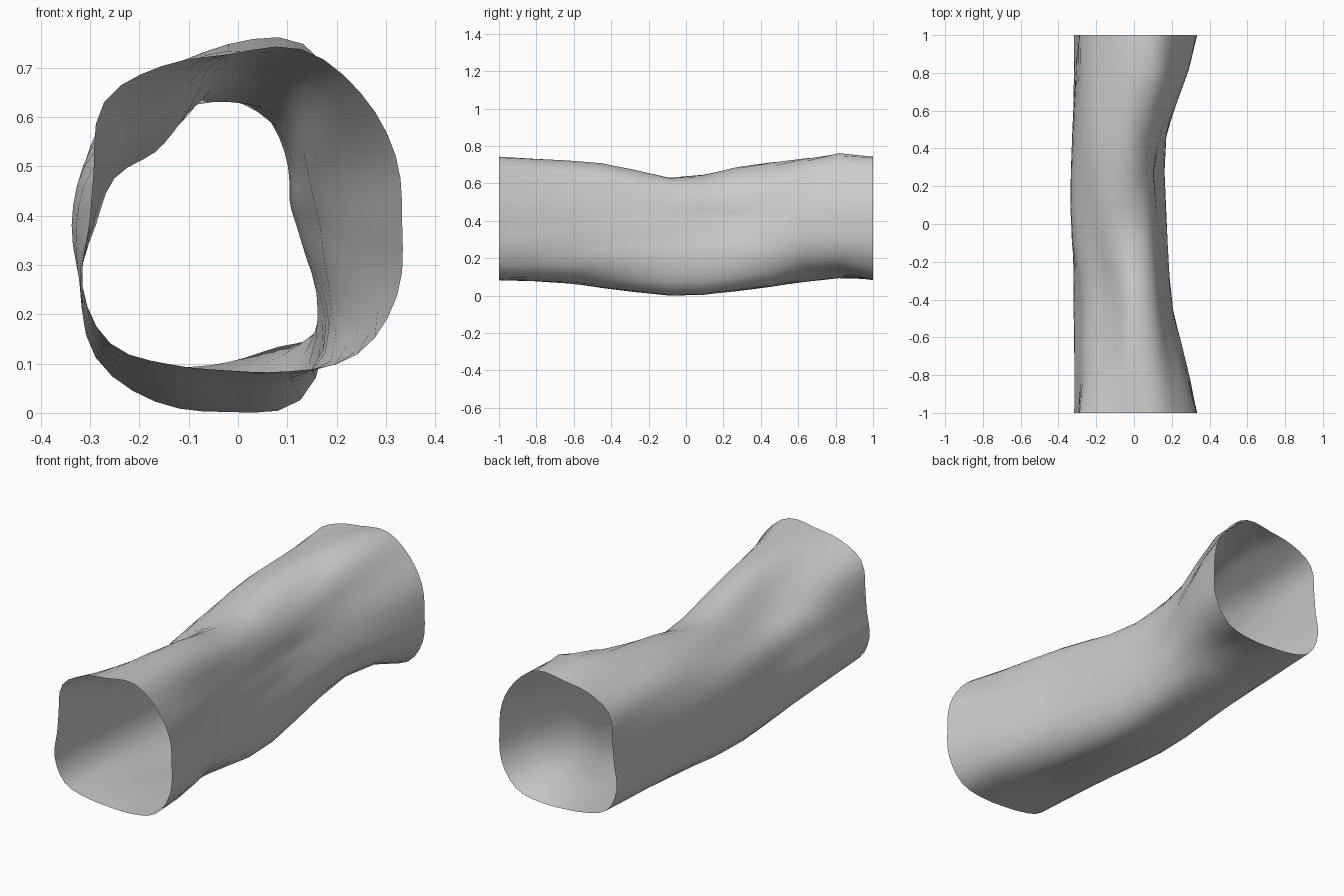
import bpy, bmesh, math

if "Cube" in bpy.data.objects:
    bpy.data.objects.remove(bpy.data.objects["Cube"])

# Centre axis of the passage in the x-z plane
CX, CZ = -0.02, 0.38
SEGMENTS, RINGS = 48, 12

# Cross-sections: radii every 22.5 degrees, starting at +x and turning towards +z
mouth = [.353, .368, .38, .387, .347, .35, .355, .295, .282, .32, .338, .305, .294, .32, .37, .371]
shoulder = [.285, .288, .30, .352, .343, .30, .285, .275, .277, .32, .35, .315, .299, .33, .355, .318]
pinch = [.202, .20, .23, .305, .318, .23, .205, .25, .27, .325, .365, .36, .345, .35, .30, .23]
middle = [.168, .165, .195, .235, .245, .265, .275, .308, .314, .325, .38, .388, .38, .385, .276, .194]
fold = [.145, .142, .178, .238, .315, .325, .328, .318, .312, .32, .36, .36, .345, .34, .257, .178]
hump = [.305, .312, .328, .395, .367, .335, .342, .305, .29, .32, .345, .31, .278, .266, .30, .315]
STATIONS = [(-1, mouth), (-.72, shoulder), (-.4, pinch), (-.02, middle),
            (.35, fold), (.8, hump), (1, mouth)]


def hermite(p, q, mp, mq, t):
    t2, t3 = t * t, t * t * t
    return (2*t3 - 3*t2 + 1)*p + (t3 - 2*t2 + t)*mp + (3*t2 - 2*t3)*q + (t3 - t2)*mq


def around(section, a):
    """Smooth periodic radius at fractional index a."""
    n, i = len(section), int(a)
    p0, p1, p2, p3 = (section[(i + k) % n] for k in (-1, 0, 1, 2))
    return hermite(p1, p2, (p2 - p0) / 2, (p3 - p1) / 2, a - i)


def radius(y, a):
    """Blend the cross-sections smoothly along y."""
    ys = [s[0] for s in STATIONS]
    rs = [around(s[1], a) for s in STATIONS]
    last = len(ys) - 1

    def slope(i):
        lo, hi = max(i - 1, 0), min(i + 1, last)
        return (rs[hi] - rs[lo]) / (ys[hi] - ys[lo])

    i = max(k for k in range(last) if ys[k] <= y)
    h = ys[i + 1] - ys[i]
    return hermite(rs[i], rs[i + 1], slope(i) * h, slope(i + 1) * h, (y - ys[i]) / h)


# Open-ended tunnel skin lofted through the rings
bm = bmesh.new()
rings = []
for j in range(RINGS):
    y = -1 + 2 * j / (RINGS - 1)
    ring = []
    for k in range(SEGMENTS):
        ang = math.tau * k / SEGMENTS
        r = radius(y, 16 * k / SEGMENTS)
        ring.append(bm.verts.new((CX + r * math.cos(ang), y, max(0, CZ + r * math.sin(ang)))))
    rings.append(ring)
for a, b in zip(rings, rings[1:]):
    for k in range(SEGMENTS):
        n = (k + 1) % SEGMENTS
        bm.faces.new((a[k], a[n], b[n], b[k])).smooth = True
bmesh.ops.recalc_face_normals(bm, faces=bm.faces)

mesh = bpy.data.meshes.new("tunnel")
bm.to_mesh(mesh)
bm.free()
tunnel = bpy.data.objects.new("tunnel", mesh)
bpy.context.collection.objects.link(tunnel)
